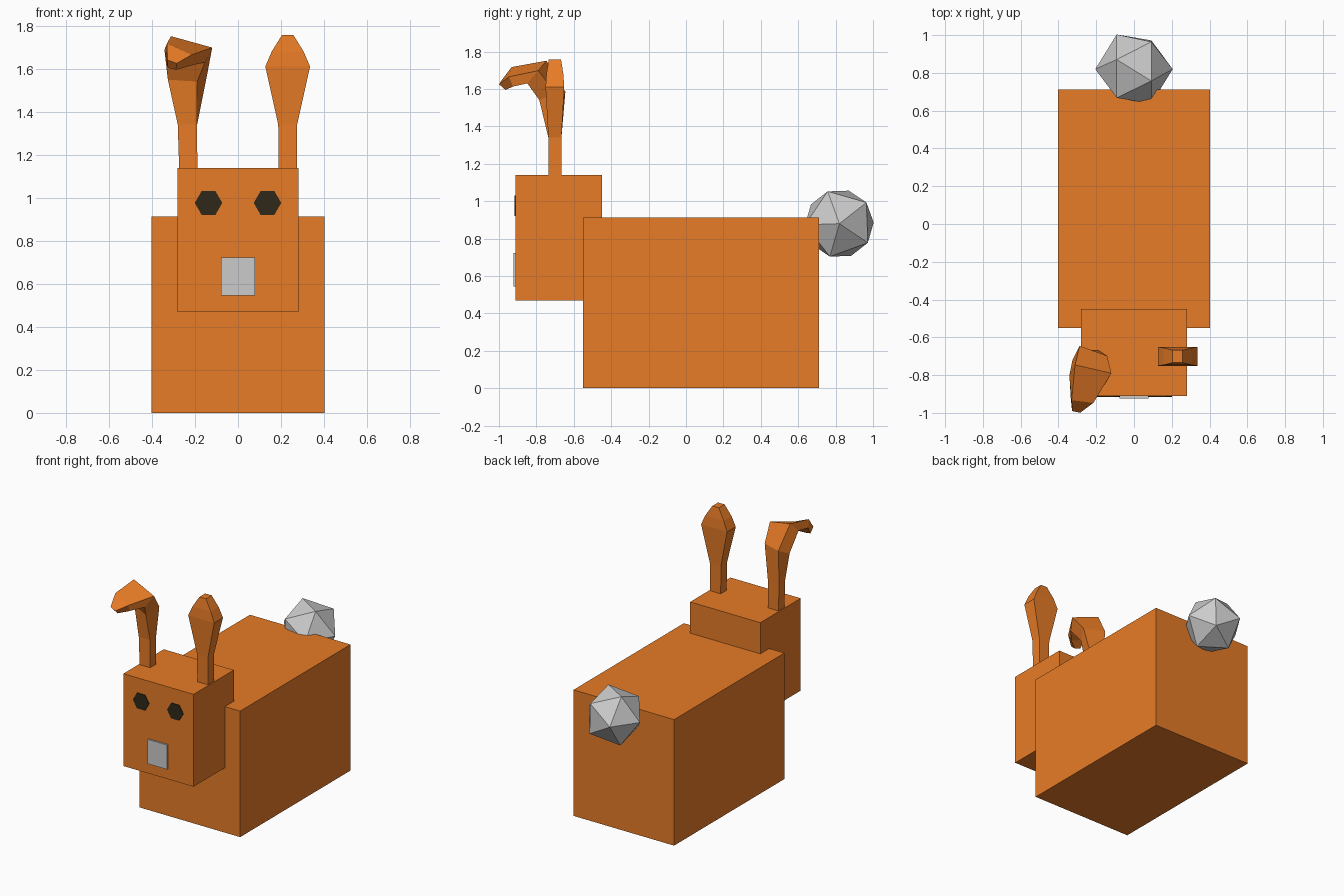
import bpy, bmesh, math
from mathutils import Matrix

if "Cube" in bpy.data.objects:
    bpy.data.objects.remove(bpy.data.objects["Cube"])


def material(name, rgb):
    m = bpy.data.materials.new(name)
    m.diffuse_color = (*rgb, 1)
    m.use_nodes = True
    m.node_tree.nodes["Principled BSDF"].inputs["Base Color"].default_value = m.diffuse_color
    return m


ORANGE = material("orange", (0.8, 0.2, 0.02))
DARK = material("dark", (0.03, 0.022, 0.01))


def finish(name, bm, mat=None):
    bmesh.ops.recalc_face_normals(bm, faces=bm.faces)
    me = bpy.data.meshes.new(name)
    bm.to_mesh(me)
    bm.free()
    ob = bpy.data.objects.new(name, me)
    bpy.context.collection.objects.link(ob)
    if mat:
        me.materials.append(mat)
    return ob


def box(name, lo, hi, mat=None):
    size = [b - a for a, b in zip(lo, hi)]
    mid = [(a + b) / 2 for a, b in zip(lo, hi)]
    bm = bmesh.new()
    bmesh.ops.create_cube(bm, size=1, matrix=Matrix.Translation(mid) @ Matrix.Diagonal((*size, 1)))
    return finish(name, bm, mat)


def loft(name, rings, mat):
    """Skin a chain of four-cornered sections and cap both ends."""
    bm = bmesh.new()
    rows = [[bm.verts.new(p) for p in ring] for ring in rings]
    for a, b in zip(rows, rows[1:]):
        for i in range(4):
            j = (i + 1) % 4
            bm.faces.new((a[i], a[j], b[j], b[i]))
    bm.faces.new(rows[0])
    bm.faces.new(rows[-1])
    return finish(name, bm, mat)


def section(x, y, z, hw, hd):
    return [(x - hw, y + hd, z), (x + hw, y + hd, z), (x + hw, y - hd, z), (x - hw, y - hd, z)]


# Body, head and nose
box("body", (-0.403, -0.551, 0), (0.403, 0.712, 0.913), ORANGE)
box("head", (-0.281, -0.911, 0.47), (0.281, -0.449, 1.139), ORANGE)
box("nose", (-0.078, -0.923, 0.545), (0.078, -0.88, 0.722))

# Hexagonal eyes
for side, x in (("left", -0.137), ("right", 0.137)):
    bm = bmesh.new()
    bmesh.ops.create_cone(
        bm, cap_ends=True, segments=6, radius1=0.064, radius2=0.064, depth=0.03,
        matrix=Matrix.Translation((x, -0.902, 0.976)) @ Matrix.Rotation(math.pi / 2, 4, 'X')
        @ Matrix.Rotation(math.pi / 2, 4, 'Z'))
    finish(side + "_eye", bm, DARK)

# Tail: 20-sided ball with its pole along x
bm = bmesh.new()
turn = Matrix(((0, 0, 1), (-1, 0, 0), (0, -1, 0))).to_4x4()
bmesh.ops.create_icosphere(
    bm, subdivisions=1, radius=0.205,
    matrix=Matrix.Translation((0, 0.82, 0.88)) @ Matrix.Rotation(math.radians(2), 4, 'X') @ turn)
finish("tail", bm)

# Upright ear
loft("right_ear", [section(0.231, -0.701, z, w, d) for z, w, d in (
    (1.12, 0.042, 0.034), (1.34, 0.044, 0.035), (1.61, 0.104, 0.05),
    (1.68, 0.074, 0.045), (1.757, 0.026, 0.033))], ORANGE)

# Folded ear: twists outward, then bends forward
loft("left_ear", [
    section(-0.231, -0.701, 1.12, 0.042, 0.034),
    section(-0.235, -0.701, 1.34, 0.045, 0.035),
    [(-0.288, -0.645, 1.585), (-0.142, -0.698, 1.58), (-0.190, -0.784, 1.54), (-0.326, -0.72, 1.549)],
    [(-0.312, -0.746, 1.751), (-0.120, -0.790, 1.698), (-0.153, -0.848, 1.63), (-0.342, -0.80, 1.688)],
    [(-0.330, -0.933, 1.717), (-0.215, -0.947, 1.665), (-0.223, -0.925, 1.613), (-0.335, -0.92, 1.66)],
    [(-0.328, -0.990, 1.640), (-0.285, -0.999, 1.625), (-0.288, -0.965, 1.595), (-0.328, -0.955, 1.605)],
], ORANGE)
